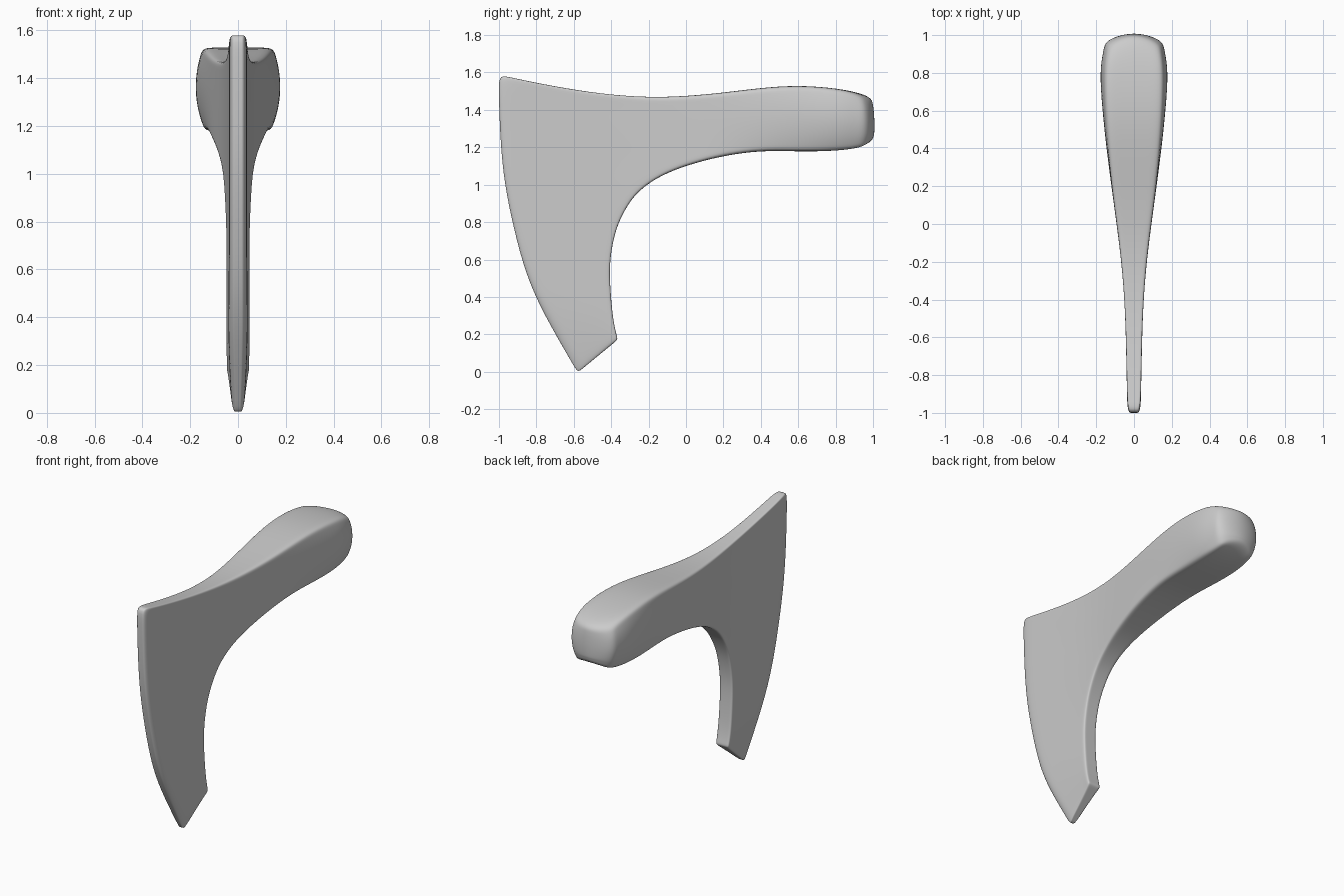
import bpy, bmesh
from mathutils import Vector

if "Cube" in bpy.data.objects:
    bpy.data.objects.remove(bpy.data.objects["Cube"])

# Outer outline (top, then cutting edge) paired with inner outline (underside), as (y, z)
OUTER = [(.95, 1.458), (.92, 1.485), (.82, 1.515), (.6, 1.533), (.4, 1.518), (.2, 1.492),
         (0, 1.473), (-.2, 1.466), (-.45, 1.484), (-.72, 1.528), (-.94, 1.574), (-.997, 1.588),
         (-1.003, 1.52), (-.992, 1.22), (-.97, 1.0), (-.922, .77), (-.857, .52), (-.762, .31),
         (-.61, .05), (-.58, -.005)]
INNER = [(.955, 1.205), (.91, 1.19), (.8, 1.18), (.62, 1.177), (.43, 1.183), (.28, 1.168),
         (.12, 1.137), (-.04, 1.089), (-.14, 1.044), (-.21, 1.0), (-.27, .948), (-.312, .89),
         (-.345, .83), (-.375, .76), (-.4, .65), (-.41, .54), (-.402, .4), (-.39, .28),
         (-.372, .195), (-.363, .173)]
# Half thickness along y
WIDTH = [(-1.1, .036), (-.8, .038), (-.4, .048), (-.2, .066), (0, .092), (.2, .12),
         (.5, .16), (.8, .188), (.95, .158), (1.1, .13)]
U = [-1, -.6, 0, .6, 1]
NV = 7


def lerp_table(table, t):
    for (a, p), (b, q) in zip(table, table[1:]):
        if t <= b:
            return p + (q - p) * (t - a) / (b - a)
    return table[-1][1]


def point(i, j, k):
    a, b = Vector(INNER[i]), Vector(OUTER[i])
    r = .03 / (b - a).length
    v = (0, r, .25, .5, .75, 1 - r, 1)[k]
    u = U[j]
    y, z = a.lerp(b, v)
    w = lerp_table(WIDTH, y)
    w *= min(1, .5 + 2.4 * max(z, 0))                    # thinner lower tip
    if i >= 11 and k == NV - 1:                          # sharpened edge
        w *= .6
    poll = min(1, max(0, (y - .1) / .7))
    w *= 1 - poll * .22 * abs(2 * v - 1.1) ** 2          # bulging poll sides
    if i < 2:                                            # rounded, notched back
        y += (.05, .035)[i] * (1 - u * u) + (.012 * 4 * v * (1 - v) if i == 0 else 0)
        if k < 2:
            z += (.035, .015)[i] * (1 - u * u)
    return (w * u, y, z)


bm = bmesh.new()
verts = {}


def vert(i, j, k):
    if (i, j, k) not in verts:
        verts[i, j, k] = bm.verts.new(point(i, j, k))
    return verts[i, j, k]


# Skin of the lofted block: loop of cross-section positions, plus two end caps
nu, last = len(U), len(OUTER) - 1
ring = ([(j, 0) for j in range(nu)] + [(nu - 1, k) for k in range(1, NV)]
        + [(j, NV - 1) for j in range(nu - 2, -1, -1)] + [(0, k) for k in range(NV - 2, 0, -1)])
for i in range(last):
    for p, q in zip(ring, ring[1:] + ring[:1]):
        bm.faces.new([vert(i, *p), vert(i, *q), vert(i + 1, *q), vert(i + 1, *p)])
for i in (0, last):
    for j in range(nu - 1):
        for k in range(NV - 1):
            bm.faces.new([vert(i, j, k), vert(i, j + 1, k),
                          vert(i, j + 1, k + 1), vert(i, j, k + 1)])
bmesh.ops.recalc_face_normals(bm, faces=bm.faces)
for f in bm.faces:
    f.smooth = True

mesh = bpy.data.meshes.new("axe_head")
bm.to_mesh(mesh)
bm.free()
axe = bpy.data.objects.new("axe_head", mesh)
bpy.context.collection.objects.link(axe)
sub = axe.modifiers.new("smooth", 'SUBSURF')
sub.levels = sub.render_levels = 2
